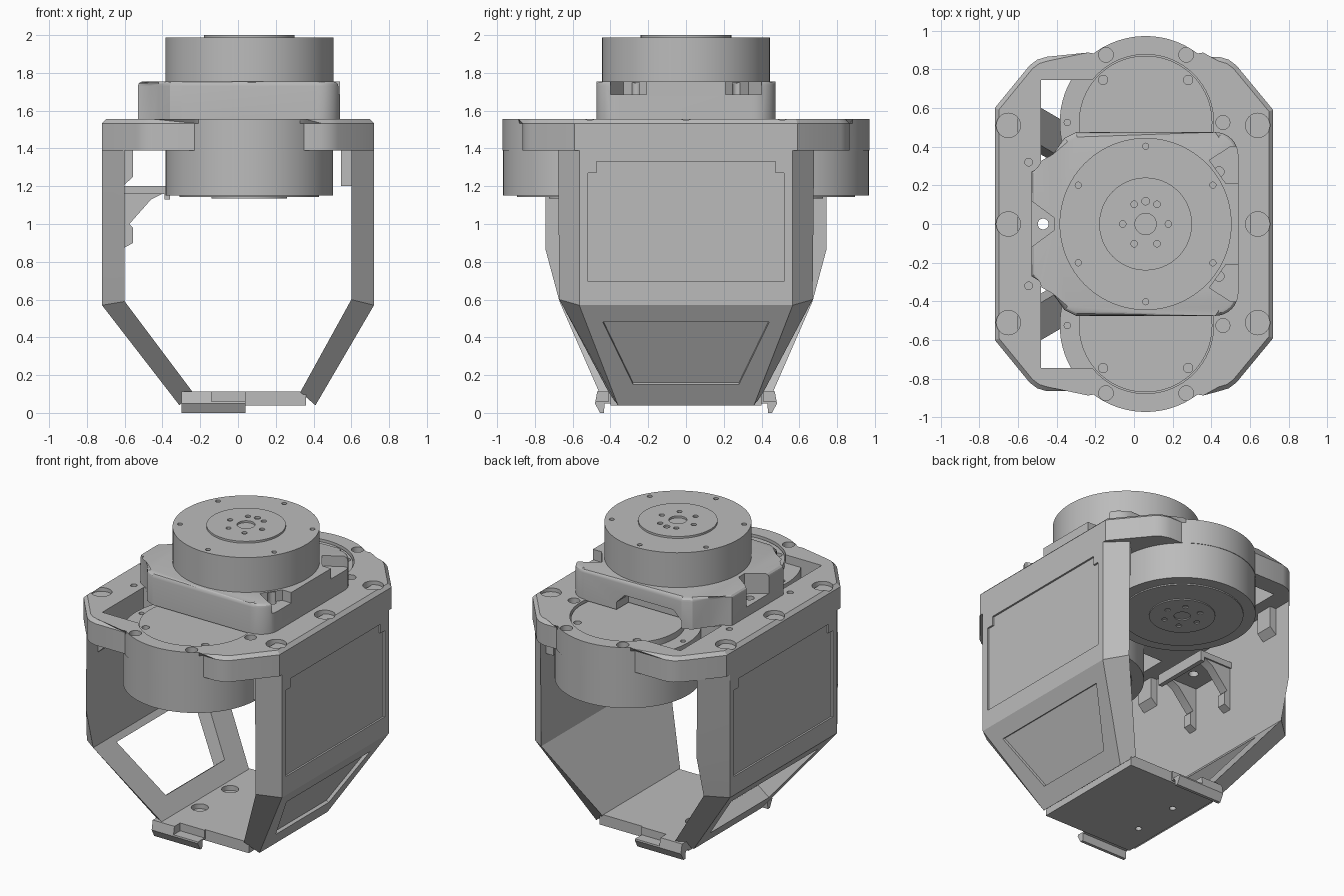
import bpy, bmesh, math
from mathutils import Vector

if "Cube" in bpy.data.objects:
    bpy.data.objects.remove(bpy.data.objects["Cube"])

grey = bpy.data.materials.new("satin grey")
grey.diffuse_color = (0.5, 0.5, 0.5, 1)
grey.use_nodes = True
grey.node_tree.nodes["Principled BSDF"].inputs["Base Color"].default_value = grey.diffuse_color
CX, DY = 0.06, 0.525          # motor axis x, lower motor offset in y


def finish(name, bm):
    bmesh.ops.recalc_face_normals(bm, faces=bm.faces)
    me = bpy.data.meshes.new(name)
    bm.to_mesh(me)
    bm.free()
    me.materials.append(grey)
    ob = bpy.data.objects.new(name, me)
    bpy.context.collection.objects.link(ob)
    return ob


def prism(name, pts, vec, bevel=0, segs=1):
    """Polygon swept along vec; the far rim can be bevelled."""
    bm = bmesh.new()
    a = [bm.verts.new(p) for p in pts]
    b = [bm.verts.new(Vector(p) + Vector(vec)) for p in pts]
    bm.faces.new(a)
    cap = bm.faces.new(b)
    n = len(a)
    for i in range(n):
        bm.faces.new((a[i], a[(i + 1) % n], b[(i + 1) % n], b[i]))
    if bevel:
        bmesh.ops.bevel(bm, geom=list(cap.edges), offset=bevel, segments=segs,
                        affect='EDGES', profile=0.5)
    return finish(name, bm)


def slab(name, xy, z0, z1, bevel=0, segs=1):
    return prism(name, [(x, y, z0) for x, y in xy], (0, 0, z1 - z0), bevel, segs)


def circle(x, y, r, n=64, a0=0, a1=360):
    full = a1 - a0 == 360
    m = n if full else n - 1
    return [(x + r * math.cos(math.radians(a0 + (a1 - a0) * i / m)),
             y + r * math.sin(math.radians(a0 + (a1 - a0) * i / m))) for i in range(n)]


def disc(name, x, y, r, z0, z1, n=64, bevel=0):
    return slab(name, circle(x, y, r, n), z0, z1, bevel)


def rect(x0, x1, y0, y1):
    return [(x0, y0), (x1, y0), (x1, y1), (x0, y1)]


def cut(ob, *cutters):
    bpy.context.view_layer.objects.active = ob
    for c in cutters:
        m = ob.modifiers.new("cut", 'BOOLEAN')
        m.operation, m.solver, m.object = 'DIFFERENCE', 'EXACT', c
        bpy.ops.object.modifier_apply(modifier=m.name)
        bpy.data.objects.remove(c)


def bore(ob, x, y, r, z0, z1, n=24):
    cut(ob, disc("cutter", x, y, r, z0, z1, n))


def loft(name, rings):
    """Wall from rings of (outer x, z, half width, inner x, z, half width)."""
    bm = bmesh.new()
    loops = [[bm.verts.new(p) for p in ((xo, -yo, zo), (xo, yo, zo), (xi, yi, zi), (xi, -yi, zi))]
             for xo, zo, yo, xi, zi, yi in rings]
    bm.faces.new(loops[0])
    bm.faces.new(loops[-1])
    for p, q in zip(loops, loops[1:]):
        for i in range(4):
            j = (i + 1) % 4
            bm.faces.new((p[i], p[j], q[j], q[i]))
    return finish(name, bm)


# Top plate with rounded lobes over the two lower motors
half = [(0.72, 0.59), (0.53, 0.82), (0.49, 0.85), (0.44, 0.865)]
half += circle(CX, DY, 0.447, 24, 49.5, 130.5)
half += [(-0.45, 0.865), (-0.5, 0.85), (-0.54, 0.82), (-0.72, 0.60)]
plate = slab("top_plate", half + [(x, -y) for x, y in reversed(half)], 1.39, 1.555, 0.022)
for s in (1, -1):
    cut(plate, disc("cutter", CX, s * DY, 0.352, 1.3, 1.7),
        slab("cutter", rect(-0.48, -0.19, *sorted((s * 0.31, s * 0.745))), 1.3, 1.7))
    for x in (-0.145, 0.27):
        bore(plate, x, s * 0.875, 0.038, 1.51, 1.6)
    bore(plate, 0.46, s * 0.525, 0.036, 1.51, 1.6)
    bore(plate, -0.545, s * 0.32, 0.02, 1.45, 1.6)
for x in (-0.65, 0.64):
    for y in (-0.51, 0, 0.51):
        bore(plate, x, y, 0.063, 1.515, 1.6, 32)
        bore(plate, x, y, 0.026, 1.46, 1.6)
bore(plate, -0.47, 0, 0.028, 1.3, 1.7)

# Lower motors hanging through the plate
for s, side in ((1, "back"), (-1, "front")):
    y = s * DY
    drum = disc(side + "_motor_drum", CX, y, 0.444, 1.15, 1.50, 96)
    bore(drum, -0.345, y, 0.016, 1.46, 1.6)
    cap = disc(side + "_motor_cap", CX, y, 0.345, 1.49, 1.54, 96)
    for x in (-0.16, 0.28):
        bore(cap, x, s * 0.745, 0.024, 1.51, 1.6)
    disc(side + "_motor_lower_cover", CX, y, 0.37, 1.142, 1.16, 96)
    hub = disc(side + "_motor_hub", CX, y, 0.2, 1.135, 1.16)
    bore(hub, CX, y, 0.05, 1.1, 1.15)
    for i in range(6):
        a = math.radians(60 * i)
        bore(hub, CX + 0.115 * math.cos(a), y + 0.115 * math.sin(a), 0.018, 1.1, 1.15, 12)

# Upper motor mount block
q = [(0.54, 0.35)] + circle(0.42, 0.355, 0.12, 8, 10, 90) + [
    (-0.30, 0.475), (-0.36, 0.445), (-0.42, 0.36), (-0.46, 0.31), (-0.53, 0.27)]
mount = slab("motor_mount", q + [(x, -y) for x, y in reversed(q)], 1.55, 1.755, 0.025, 3)
for s in (1, -1):
    cut(mount, slab("cutter", [(0.475, s * 0.21), (0.6, s * 0.21), (0.6, s * 0.40),
                               (0.5, s * 0.40), (0.39, s * 0.33)], 1.685, 1.9))
    bore(mount, 0.44, s * 0.27, 0.026, 1.63, 1.75)
cut(mount, slab("cutter", [(-0.6, 0.17), (-0.41, 0.03), (-0.41, -0.03), (-0.6, -0.17)], 1.62, 1.9))
bore(mount, -0.47, 0, 0.028, 1.4, 1.8)
# arched relief on the back of the mount
arch = [(-0.3, 0.6, 1.5), (-0.3, 0.6, 1.6), (-0.24, 0.6, 1.66), (0.12, 0.6, 1.66),
        (0.18, 0.6, 1.6), (0.18, 0.6, 1.5)]
cut(mount, prism("cutter", arch, (0, -0.25, 0)))

# Upper motor
upper = disc("upper_motor_drum", CX, 0, 0.445, 1.74, 1.987, 96, 0.006)
hub = disc("upper_motor_hub", CX, 0, 0.24, 1.97, 2.0)
bore(hub, CX, 0, 0.055, 1.975, 2.1, 32)
for i in range(6):
    a, b = math.radians(60 * i), math.radians(60 * i + 30)
    bore(hub, CX + 0.118 * math.cos(a), 0.118 * math.sin(a), 0.017, 1.978, 2.1, 12)
    bore(upper, CX + 0.402 * math.cos(b), 0.402 * math.sin(b), 0.016, 1.95, 2.1, 12)
bore(hub, CX, 0.118, 0.02, 1.978, 2.1, 12)

# Side walls, folding inward to the floor
right = loft("right_wall", [(0.72, 1.53, 0.565, 0.60, 1.53, 0.68), (0.72, 0.57, 0.565, 0.60, 0.60, 0.67),
                            (0.41, 0.04, 0.36, 0.33, 0.11, 0.41)])
left = loft("left_wall", [(-0.72, 1.53, 0.565, -0.60, 1.53, 0.74), (-0.72, 0.87, 0.565, -0.60, 0.87, 0.745),
                          (-0.72, 0.57, 0.565, -0.60, 0.59, 0.67), (-0.31, 0.04, 0.36, -0.24, 0.11, 0.46)])

# Shallow notched panels on both walls
for wall, s in ((right, 1), (left, -1)):
    p = [(0.52, 0.695), (0.52, 1.27), (0.475, 1.27), (0.475, 1.33)]
    p += [(-y, z) for y, z in reversed(p)]
    cut(wall, prism("cutter", [(s * 0.708, y, z) for y, z in p], (s * 0.1, 0, 0)))


def slope_cut(wall, x0, x1, depth, top, bottom):
    """Trapezoid opening square to the sloping lower wall."""
    s = 1 if x0 > 0 else -1
    d = Vector((x1 - x0, 0, -0.53)).normalized()
    n = Vector((s * abs(d.z), 0, -abs(d.x)))
    pts = []
    for z, w in (top, bottom):
        c = Vector((x0 + (x1 - x0) * (0.57 - z) / 0.53, 0, z)) - n * depth
        pts.append((c, w))
    (a, wa), (b, wb) = pts
    Y = Vector((0, 1, 0))
    cut(wall, prism("cutter", [a - Y * wa, a + Y * wa, b + Y * wb, b - Y * wb], n * (depth + 0.1)))


slope_cut(right, 0.72, 0.41, 0.02, (0.48, 0.44), (0.15, 0.28))
slope_cut(left, -0.72, -0.31, 0.3, (0.49, 0.46), (0.15, 0.31))

# Floor with screw recesses
floor = slab("floor", [(-0.30, -0.40), (0.40, -0.36), (0.33, -0.41), (0.33, 0.41),
                       (0.40, 0.36), (-0.30, 0.40)][0:1] +
             [(0.36, -0.40), (0.36, 0.40), (-0.30, 0.40)], 0.04, 0.112)
for y in (-0.16, 0.16):
    bore(floor, -0.17, y, 0.052, 0.08, 0.2, 32)
    bore(floor, -0.17, y, 0.02, 0, 0.2)

# Hooked lips along the floor edges
for s, side in ((1, "back"), (-1, "front")):
    lip = [(0.39, 0.05), (0.39, 0.112), (0.47, 0.112), (0.482, 0.05), (0.455, 0.0), (0.435, 0.0), (0.43, 0.05)]
    ob = prism(side + "_floor_lip", [(-0.30, s * y, z) for y, z in lip], (0.34, 0, 0))
    cut(ob, slab("cutter", rect(-0.14, 0.2, *sorted((s * 0.41, s * 0.6))), 0.06, 0.2))
    # ribs under the plate corners
    ys = sorted((s * 0.50, s * 0.62))
    slab(side + "_right_rib", rect(0.545, 0.61, *ys), 1.2, 1.4)
    prism(side + "_left_rib", [(-0.61, ys[0], 1.2), (-0.555, ys[0], 1.25), (-0.555, ys[0], 1.4),
                               (-0.61, ys[0], 1.4)], (0, 0.12, 0))
    # bracket arms on the left wall
    arm = [(-0.61, 1.17), (-0.38, 1.17), (-0.46, 1.13), (-0.575, 1.0), (-0.555, 0.98),
           (-0.555, 0.9), (-0.61, 0.87)]
    prism(side + "_bracket_arm", [(x, s * 0.16 - 0.03, z) for x, z in arm], (0, 0.06, 0))
shelf = slab("bracket_shelf", rect(-0.61, -0.36, -0.2, 0.2), 1.16, 1.2)
slab("bracket_lip", rect(-0.39, -0.36, -0.2, 0.2), 1.13, 1.17)
bore(shelf, -0.47, 0, 0.03, 1.1, 1.3)

# Smooth round sides, keep edges crisp
for ob in bpy.context.scene.objects:
    ob.select_set(True)
bpy.context.view_layer.objects.active = plate
bpy.ops.object.shade_smooth_by_angle(angle=math.radians(25))
